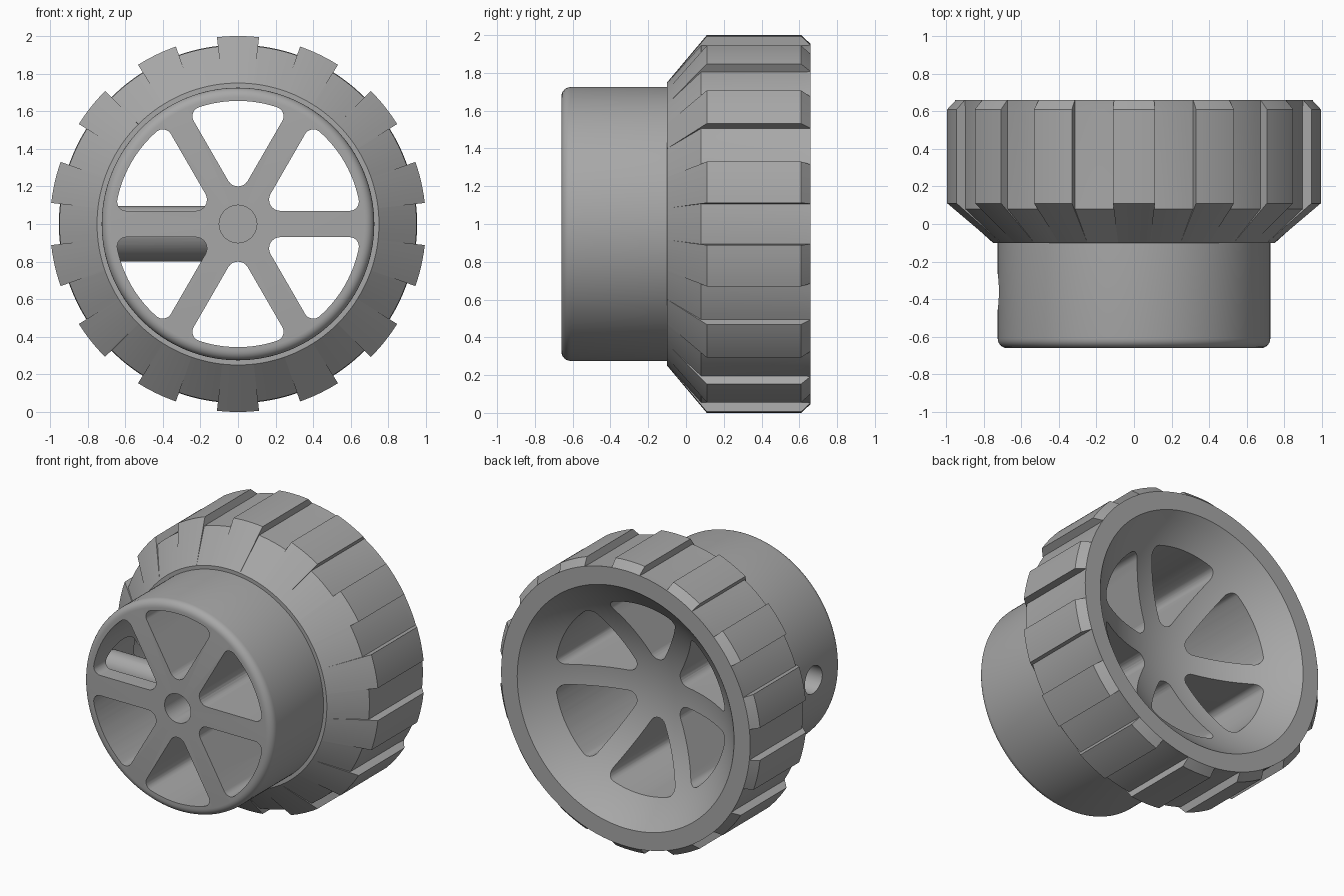
import bpy, bmesh
from math import sin, cos, pi, radians, asin, sqrt
from mathutils import Matrix, Vector

cube = bpy.data.objects.get("Cube")
if cube:
    bpy.data.objects.remove(cube)

grey = bpy.data.materials.new("plain_grey")
grey.use_nodes = True
COLOUR = (0.39, 0.39, 0.39, 1)
grey.diffuse_color = COLOUR
grey.node_tree.nodes["Principled BSDF"].inputs["Base Color"].default_value = COLOUR

CENTRE = Vector((0, 0, 1))


def make(name, bm):
    bmesh.ops.recalc_face_normals(bm, faces=bm.faces)
    mesh = bpy.data.meshes.new(name)
    bm.to_mesh(mesh)
    bm.free()
    mesh.materials.append(grey)
    obj = bpy.data.objects.new(name, mesh)
    bpy.context.collection.objects.link(obj)
    return obj


def cylinder(name, radius, start, end):
    """Closed cylinder between two points."""
    start, end = Vector(start), Vector(end)
    axis = end - start
    turn = axis.to_track_quat('Z', 'Y').to_matrix().to_4x4()
    bm = bmesh.new()
    bmesh.ops.create_cone(bm, cap_ends=True, segments=64, radius1=radius,
                          radius2=radius, depth=axis.length,
                          matrix=Matrix.Translation((start + end) / 2) @ turn)
    return make(name, bm)


def combine(target, tool, operation):
    """Apply a boolean and discard the tool."""
    tool.hide_render = True
    mod = target.modifiers.new("combine", 'BOOLEAN')
    mod.operation, mod.object, mod.solver = operation, tool, 'EXACT'
    bpy.ops.object.select_all(action='DESELECT')
    bpy.context.view_layer.objects.active = target
    target.select_set(True)
    bpy.ops.object.modifier_apply(modifier=mod.name)
    bpy.data.objects.remove(tool)


# Wheel profile as (y, radius): rounded hub, tread, spherical dish at the back
HUB, FRONT, BACK, FILLET = 0.725, -0.66, 0.66, 0.05
hub = [(FRONT, 0)] + [
    (FRONT + FILLET * (1 - cos(a)), HUB - FILLET * (1 - sin(a)))
    for a in (radians(15 * i) for i in range(7))] + [(-0.1, HUB), (-0.1, 0.75)]
lug = [(0.11, 1.0), (0.61, 1.0), (BACK, 0.953)]
valley = [(0.08, 0.95), (0.61, 0.95), (BACK, 0.953)]
RIM, DEPTH = 0.83, 0.38
sphere = (RIM ** 2 + DEPTH ** 2) / (2 * DEPTH)
span = asin(RIM / sphere)
dish = [(BACK - DEPTH + sphere * (1 - cos(span * i / 16)), sphere * sin(span * i / 16))
        for i in range(16, -1, -1)]

# Sweep around the axis, alternating fourteen lugs with valleys
LUGS, STEPS = 14, 6
half = pi / LUGS
bm = bmesh.new()
columns = []
for k in range(2 * LUGS):
    profile = hub + (valley if k % 2 else lug) + dish
    for s in range(STEPS + 1):
        a = pi / 2 + half * (k - 0.5 + s / STEPS)
        columns.append([bm.verts.new((r * cos(a), y, 1 + r * sin(a))) for y, r in profile])
for i, col in enumerate(columns):
    nxt = columns[(i + 1) % len(columns)]
    for j in range(len(col) - 1):
        bm.faces.new((col[j], col[j + 1], nxt[j + 1], nxt[j]))
bmesh.ops.remove_doubles(bm, verts=bm.verts, dist=1e-5)
wheel = make("wheel", bm)

# Rounded spoke openings: a sector between spokes with filleted corners
SPOKE, TIP, CORNER, REACH = 0.07, 0.06, 0.05, 0.655


def arc(centre, radius, a0, a1, n=8):
    return [centre + radius * Vector((cos(a0 + (a1 - a0) * i / n),
                                      sin(a0 + (a1 - a0) * i / n))) for i in range(n + 1)]


tilt = asin((SPOKE + CORNER) / (REACH - CORNER))
edge = radians(30) - tilt
low = (REACH - CORNER) * Vector((cos(edge), -sin(edge)))
high = Vector((low.x, -low.y))
outline = (arc(low, CORNER, radians(-120), -edge)
           + arc(Vector((0, 0)), REACH, -edge, edge, 12)[1:-1]
           + arc(high, CORNER, edge, radians(120))
           + arc(Vector(((SPOKE + TIP) / sin(radians(30)), 0)), TIP, radians(120), radians(240)))
bm = bmesh.new()
for k in range(6):
    a = radians(30 + 60 * k)
    ring = [bm.verts.new((p.x * cos(a) - p.y * sin(a), -1,
                          1 + p.x * sin(a) + p.y * cos(a))) for p in outline]
    face = bm.faces.new(ring)
    grown = bmesh.ops.extrude_face_region(bm, geom=[face])
    bmesh.ops.translate(bm, vec=(0, 2, 0),
                        verts=[v for v in grown["geom"] if isinstance(v, bmesh.types.BMVert)])
combine(wheel, make("spoke_openings", bm), 'DIFFERENCE')

# Set screw boss inside one spoke, then the blind bore and the screw hole
SCREW_Y = -0.36
combine(wheel, cylinder("screw_boss", 0.2, (-0.1, SCREW_Y, 1), (-0.69, SCREW_Y, 1)), 'UNION')
combine(wheel, cylinder("shaft_bore", 0.1, (0, -0.9, 1), (0, 0, 1)), 'DIFFERENCE')
combine(wheel, cylinder("screw_hole", 0.095, (0, SCREW_Y, 1), (-0.9, SCREW_Y, 1)), 'DIFFERENCE')

bpy.ops.object.shade_smooth_by_angle(angle=radians(30))
